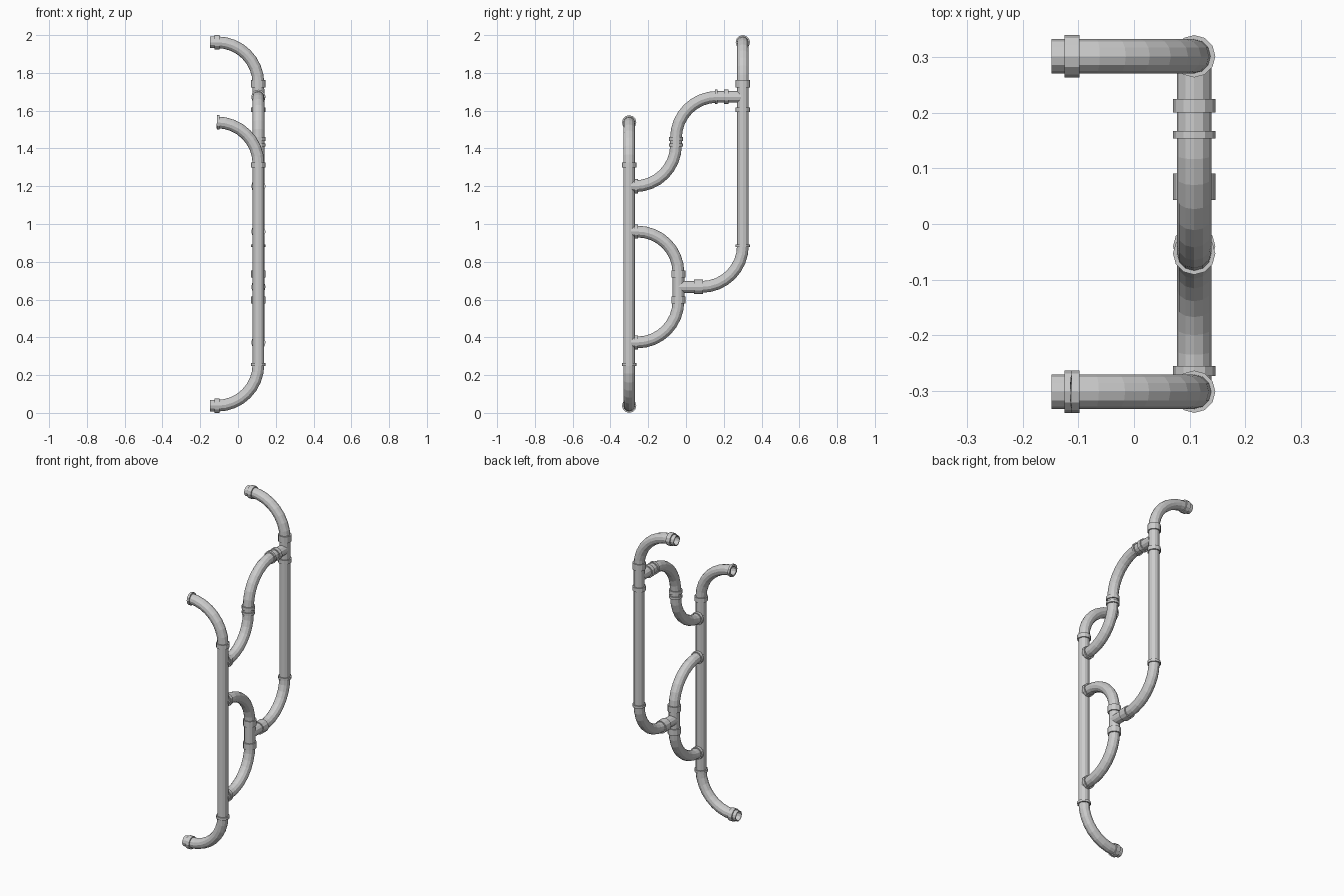
import bpy, bmesh, math
from mathutils import Vector

if "Cube" in bpy.data.objects:
    bpy.data.objects.remove(bpy.data.objects["Cube"])

SIDES, R, RC = 12, 0.031, 0.038      # pipe sides, pipe radius, collar radius
X, YA, YB = 0.108, -0.301, 0.301     # plane of the network, the two risers


def loft(name, centres, tangents, radii, normal, closed=False):
    """Skin a row of rings lying across the given tangents."""
    bm = bmesh.new()
    rings = []
    for c, t, r in zip(centres, tangents, radii):
        v = t.cross(normal).normalized()
        rings.append([bm.verts.new(c + r * (math.cos(a) * normal + math.sin(a) * v))
                      for a in (math.tau * i / SIDES for i in range(SIDES))])
    pairs = list(zip(rings, rings[1:]))
    if closed:
        pairs.append((rings[-1], rings[0]))
    for a, b in pairs:
        for i in range(SIDES):
            j = (i + 1) % SIDES
            bm.faces.new((a[i], a[j], b[j], b[i]))
    me = bpy.data.meshes.new(name)
    bm.to_mesh(me)
    bm.free()
    ob = bpy.data.objects.new(name, me)
    bpy.context.collection.objects.link(ob)
    return ob


def bend(start, corner, end, n=8):
    """Quarter circle from start to end, turning at corner."""
    s, c, e = Vector(start), Vector(corner), Vector(end)
    o = s + e - c
    return [o + (s - o) * math.cos(k * math.pi / 2 / n) + (e - o) * math.sin(k * math.pi / 2 / n)
            for k in range(n + 1)]


def pipe(name, pts, normal):
    pts = [Vector(p) for p in pts]
    dirs = [(b - a).normalized() for a, b in zip(pts, pts[1:])]
    tans = [dirs[0]] + [(a + b).normalized() for a, b in zip(dirs, dirs[1:])] + [dirs[-1]]
    ob = loft(name, pts, tans, [R] * len(pts), Vector(normal))
    m = ob.modifiers.new("wall", 'SOLIDIFY')
    m.thickness, m.offset = 0.005, -1


def collar(name, centre, axis, lo, hi):
    """Raised ring around a pipe, from lo to hi along the axis."""
    k = 'xyz'.index(axis)
    t = Vector([float(i == k) for i in range(3)])
    pts = []
    for s in (lo, lo, hi, hi):
        p = Vector(centre)
        p[k] = s
        pts.append(p)
    loft(name, pts, [t] * 4, [0.029, RC, RC, 0.029], Vector((0, 0, 1)) if axis == 'x' else Vector((1, 0, 0)), True)


def P(y, z):
    return (X, y, z)


# Front riser with elbows at both ends
pipe("front_riser", [(-0.148, YA, 0.038)]
     + bend((-0.11, YA, 0.038), (X, YA, 0.038), (X, YA, 0.256))
     + bend((X, YA, 1.32), (X, YA, 1.538), (-0.112, YA, 1.538)), (0, 1, 0))

# Rear riser: top elbow, and lower elbow turning to the loop
pipe("rear_riser_top", [(-0.148, YB, 1.962)]
     + bend((-0.11, YB, 1.962), (X, YB, 1.962), (X, YB, 1.744)) + [(X, YB, 1.605)], (0, 1, 0))
pipe("rear_riser", [P(YB, 1.605)]
     + bend(P(YB, 0.885), P(YB, 0.667), P(0.083, 0.667)) + [P(-0.04, 0.667)], (1, 0, 0))

# Loop beside the front riser
pipe("loop_pipe", [P(-0.29, 0.96)]
     + bend(P(-0.258, 0.96), P(-0.04, 0.96), P(-0.04, 0.742))
     + bend(P(-0.04, 0.593), P(-0.04, 0.373), P(-0.258, 0.373)) + [P(-0.29, 0.373)], (1, 0, 0))

# S-shaped link between the risers
pipe("link_pipe", [P(-0.29, 1.2)]
     + bend(P(-0.271, 1.2), P(-0.053, 1.2), P(-0.053, 1.418))
     + bend(P(-0.053, 1.455), P(-0.053, 1.673), P(0.165, 1.673)) + [P(0.29, 1.673)], (1, 0, 0))

# Collars at the open ends
for nm, y, z, lo, hi in (("front_low", YA, 0.038, -0.125, -0.112), ("front_low_inner", YA, 0.038, -0.112, -0.098),
                         ("front_top", YA, 1.538, -0.112, -0.098),
                         ("rear_top", YB, 1.962, -0.125, -0.112), ("rear_top_inner", YB, 1.962, -0.112, -0.098)):
    collar(nm + "_end_collar", (0, y, z), 'x', lo, hi)

# Collars on vertical runs
for y, spans in ((YA, ((0.248, 0.263), (1.298, 1.325))),
                 (YB, ((0.877, 0.892), (1.592, 1.617), (1.722, 1.74), (1.74, 1.762))),
                 (-0.04, ((0.58, 0.598), (0.598, 0.617), (0.718, 0.737), (0.737, 0.755))),
                 (-0.053, ((1.411, 1.426), (1.439, 1.46)))):
    for lo, hi in spans:
        collar("vertical_collar", P(y, 0), 'z', lo, hi)

# Collars on horizontal runs
for z, spans in ((0.373, ((-0.273, -0.255),)), (0.96, ((-0.273, -0.255),)), (1.2, ((-0.273, -0.255),)),
                 (0.667, ((0.043, 0.067), (0.067, 0.091))),
                 (1.673, ((0.153, 0.167), (0.2, 0.224)))):
    for lo, hi in spans:
        collar("branch_collar", P(0, z), 'y', lo, hi)
